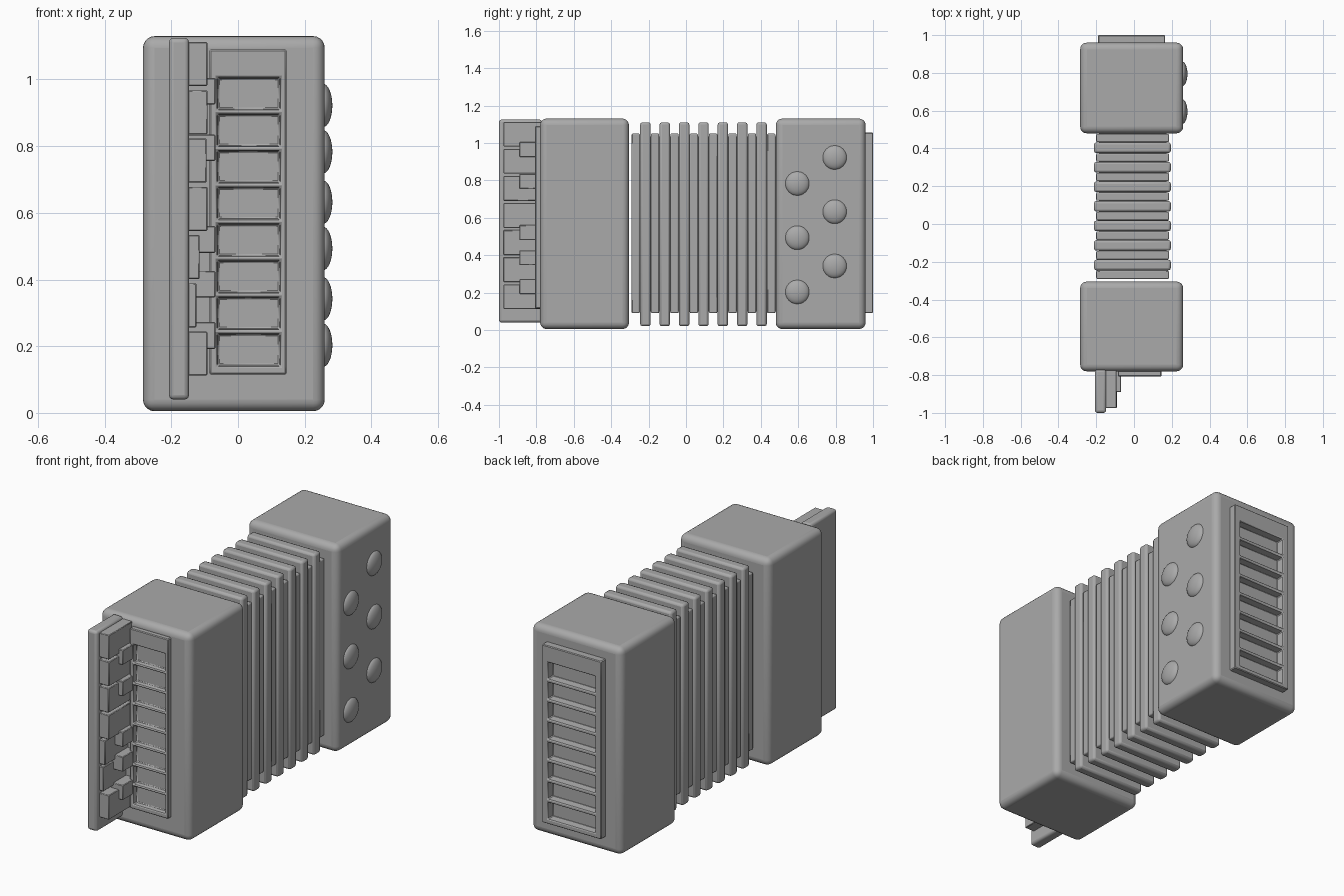
import bpy, bmesh
from mathutils import Matrix

old = bpy.data.objects.get("Cube")
if old:
    bpy.data.objects.remove(old, do_unlink=True)

grey = bpy.data.materials.new("light_grey")
grey.use_nodes = True
grey.diffuse_color = (0.4, 0.4, 0.4, 1)
grey.node_tree.nodes["Principled BSDF"].inputs["Base Color"].default_value = (0.4, 0.4, 0.4, 1)


def finish(bm, name, bevel=0, segments=1):
    bmesh.ops.recalc_face_normals(bm, faces=bm.faces)
    mesh = bpy.data.meshes.new(name)
    bm.to_mesh(mesh)
    bm.free()
    mesh.materials.append(grey)
    obj = bpy.data.objects.new(name, mesh)
    bpy.context.collection.objects.link(obj)
    if bevel:
        mod = obj.modifiers.new("rounded_edges", 'BEVEL')
        mod.width, mod.segments = bevel, segments
        mod.limit_method = 'ANGLE'
    bpy.ops.object.select_all(action='DESELECT')
    obj.select_set(True)
    bpy.context.view_layer.objects.active = obj
    bpy.ops.object.shade_smooth_by_angle(angle=0.6)
    return obj


def box(name, xs, ys, zs, bevel=0, segments=1):
    bm = bmesh.new()
    spans = (xs, ys, zs)
    centre = [(a + b) / 2 for a, b in spans]
    size = [b - a for a, b in spans]
    bmesh.ops.create_cube(bm, size=1,
                          matrix=Matrix.Translation(centre) @ Matrix.Diagonal((*size, 1)))
    return finish(bm, name, bevel, segments)


def grille(name, xs, zs, y_wall, y_face, inner, count, first, pitch, height):
    """Slab with a column of recessed windows in its outer face."""
    columns = [xs[0], inner[0], inner[1], xs[1]]
    rows = [zs[0]]
    for i in range(count):
        rows += [first + i * pitch, first + i * pitch + height]
    rows.append(zs[1])
    bm = bmesh.new()
    grid = [[bm.verts.new((x, y_face, z)) for x in columns] for z in rows]
    windows = []
    for r in range(len(rows) - 1):
        for c in range(3):
            corners = [grid[r][c], grid[r][c + 1], grid[r + 1][c + 1], grid[r + 1][c]]
            face = bm.faces.new(corners if y_face < 0 else corners[::-1])
            if c == 1 and r % 2:
                windows.append(face)
    bm.normal_update()
    # Side walls reach back into the casing
    rim = [e for e in bm.edges if e.is_boundary]
    walls = bmesh.ops.extrude_edge_only(bm, edges=rim)["geom"]
    for v in walls:
        if isinstance(v, bmesh.types.BMVert):
            v.co.y = y_wall
    depth = abs(y_face - y_wall) * 0.85
    bmesh.ops.inset_individual(bm, faces=windows, thickness=0.007, depth=-depth)
    return finish(bm, name, 0.004)


# Two rounded casings
for name, ys in (("front_casing", (-0.78, -0.305)), ("back_casing", (0.48, 0.96))):
    box(name, (-0.285, 0.26), ys, (0.005, 1.13), 0.035, 5)

# Bellows: core, tall folds and low folds between them
box("bellows_core", (-0.185, 0.172), (-0.28, 0.485), (0.1, 1.035))
pitch = 0.1035
for i in range(7):
    y = -0.217 + i * pitch
    box(f"tall_fold_{i + 1}", (-0.212, 0.195), (y - 0.028, y + 0.028), (0.02, 1.11), 0.012, 2)
for i in range(8):
    y = -0.217 + (i - 0.5) * pitch
    box(f"low_fold_{i + 1}", (-0.2, 0.185), (y - 0.022, y + 0.022), (0.09, 1.05), 0.006, 2)

# Slotted panels on both ends
grille("front_grille", (-0.085, 0.145), (0.115, 1.09), -0.775, -0.807,
       (-0.064, 0.128), 8, 0.139, 0.1098, 0.1)
grille("back_grille", (-0.19, 0.165), (0.09, 1.055), 0.95, 1.0,
       (-0.155, 0.13), 8, 0.115, 0.1085, 0.092)

# Keyboard
box("keyboard_plate", (-0.207, -0.147), (-1.0, -0.77), (0.04, 1.125), 0.014, 3)
key_edges = (-0.092, -0.125, -0.115, -0.092, -0.094, -0.091, -0.092)
for i, right in enumerate(key_edges):
    z = 0.112 + i * 0.1447
    box(f"white_key_{i + 1}", (-0.155, right), (-0.975, -0.77), (z, z + 0.132), 0.003)
for i, z in enumerate((0.232, 0.386, 0.52, 0.795, 0.965)):
    box(f"black_key_{i + 1}", (-0.15, -0.068), (-0.89, -0.77), (z - 0.04, z + 0.04), 0.003)

# Two staggered columns of domed buttons
for column, (y, start) in enumerate(((0.595, 0.203), (0.795, 0.342))):
    for i in range(3):
        bm = bmesh.new()
        place = Matrix.Translation((0.255, y, start + i * 0.29)) @ Matrix.Diagonal((0.028, 0.065, 0.065, 1))
        bmesh.ops.create_uvsphere(bm, u_segments=32, v_segments=16, radius=1, matrix=place)
        finish(bm, f"button_{column + 1}_{i + 1}")
